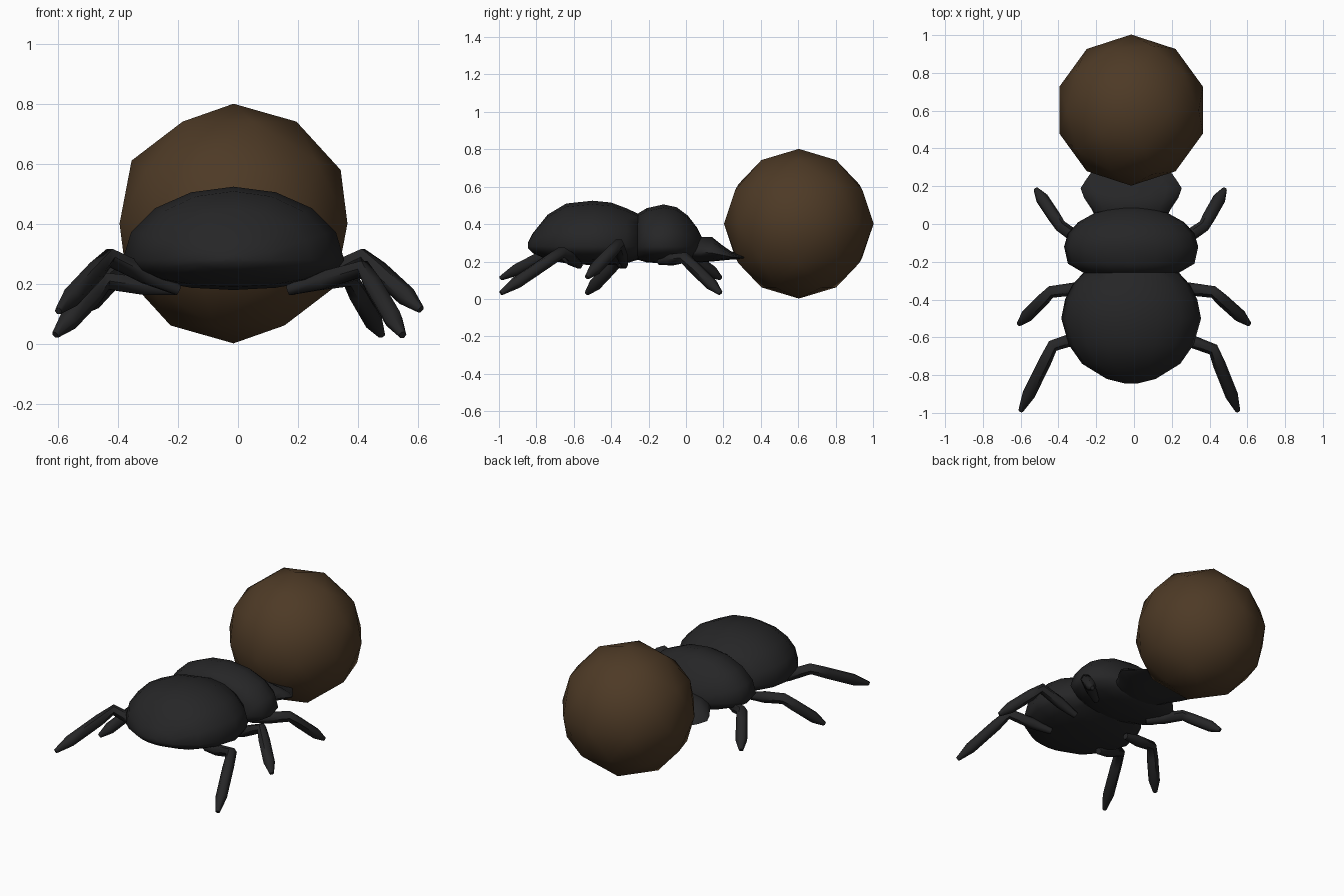
import bpy, bmesh, math
from mathutils import Vector

cube = bpy.data.objects.get("Cube")
if cube:
    bpy.data.objects.remove(cube, do_unlink=True)

CX = -0.015  # centre line of the body


def material(name, color):
    m = bpy.data.materials.new(name)
    m.use_nodes = True
    m.diffuse_color = color
    m.node_tree.nodes["Principled BSDF"].inputs["Base Color"].default_value = color
    return m


shell = material("black shell", (0.019, 0.019, 0.020, 1))
earth = material("brown earth", (0.075, 0.042, 0.019, 1))


def finish(name, bm, mat, angle=60):
    bmesh.ops.recalc_face_normals(bm, faces=bm.faces)
    me = bpy.data.meshes.new(name)
    bm.to_mesh(me)
    bm.free()
    me.materials.append(mat)
    ob = bpy.data.objects.new(name, me)
    bpy.context.collection.objects.link(ob)
    bpy.ops.object.select_all(action='DESELECT')
    ob.select_set(True)
    bpy.context.view_layer.objects.active = ob
    bpy.ops.object.shade_smooth_by_angle(angle=math.radians(angle))
    return ob


def skin_rings(name, rings, angle=60):
    """Bridge a row of equal vertex rings and cap both ends."""
    bm = bmesh.new()
    rows = [[bm.verts.new(p) for p in ring] for ring in rings]
    n = len(rows[0])
    for a, b in zip(rows, rows[1:]):
        for i in range(n):
            j = (i + 1) % n
            bm.faces.new((a[i], a[j], b[j], b[i]))
    bm.faces.new(rows[0])
    bm.faces.new(rows[-1])
    return finish(name, bm, shell, angle)


def body_part(name, stations, n=16):
    """Stations along y: y, half width, bottom, widest height, top."""
    rings = []
    for y, w, low, mid, top in stations:
        ring = []
        for i in range(n):
            a = math.tau * i / n
            s = math.sin(a)
            ring.append((CX + w * math.cos(a), y,
                         mid + s * (top - mid if s > 0 else mid - low)))
        rings.append(ring)
    return skin_rings(name, rings)


def tube(name, path, radii, n=6):
    pts = [Vector(p) for p in path]
    rings = []
    for k, (p, r) in enumerate(zip(pts, radii)):
        d = (pts[min(k + 1, len(pts) - 1)] - pts[max(k - 1, 0)]).normalized()
        u = d.cross(Vector((0, 0, 1))).normalized()
        v = u.cross(d)
        rings.append([p + r * (math.cos(t) * u + math.sin(t) * v)
                      for t in (math.tau * i / n for i in range(n))])
    return skin_rings(name, rings)


# Body: domed abdomen, thorax and flat shovel head
body_part("abdomen", [
    (-0.845, 0.03, 0.27, 0.28, 0.30), (-0.82, 0.13, 0.245, 0.28, 0.35),
    (-0.74, 0.26, 0.21, 0.28, 0.45), (-0.64, 0.33, 0.19, 0.28, 0.51),
    (-0.50, 0.37, 0.18, 0.28, 0.525), (-0.40, 0.35, 0.18, 0.28, 0.515),
    (-0.32, 0.31, 0.19, 0.28, 0.485), (-0.255, 0.25, 0.21, 0.28, 0.455)])
body_part("thorax", [
    (-0.26, 0.25, 0.21, 0.28, 0.455), (-0.21, 0.335, 0.195, 0.28, 0.485),
    (-0.12, 0.355, 0.19, 0.28, 0.505), (-0.05, 0.335, 0.19, 0.28, 0.49),
    (0.01, 0.28, 0.195, 0.28, 0.445), (0.06, 0.19, 0.215, 0.28, 0.38),
    (0.095, 0.05, 0.25, 0.28, 0.31)])
body_part("head", [
    (0.02, 0.18, 0.20, 0.25, 0.31), (0.08, 0.21, 0.195, 0.25, 0.33),
    (0.14, 0.25, 0.20, 0.245, 0.33), (0.19, 0.268, 0.205, 0.235, 0.29),
    (0.24, 0.235, 0.21, 0.225, 0.255), (0.31, 0.185, 0.213, 0.221, 0.23)])

# Legs in an alternating walking pose: hip, knee, foot
legs = {
    "front_left_leg": ((0.17, -0.57, 0.18), (0.42, -0.665, 0.25), (0.55, -0.99, 0.03)),
    "front_right_leg": ((-0.20, -0.57, 0.18), (-0.43, -0.645, 0.29), (-0.60, -0.99, 0.11)),
    "middle_left_leg": ((0.18, -0.33, 0.18), (0.42, -0.36, 0.29), (0.61, -0.53, 0.115)),
    "middle_right_leg": ((-0.21, -0.33, 0.18), (-0.44, -0.36, 0.21), (-0.61, -0.53, 0.03)),
    "rear_left_leg": ((0.18, -0.14, 0.20), (0.37, -0.01, 0.22), (0.48, 0.185, 0.03)),
    "rear_right_leg": ((-0.21, -0.14, 0.20), (-0.39, -0.01, 0.25), (-0.52, 0.185, 0.11)),
}
for name, (hip, knee, foot) in legs.items():
    hip, knee, foot = Vector(hip), Vector(knee), Vector(foot)
    tube(name,
         [hip, hip.lerp(knee, 0.45), knee, knee.lerp(foot, 0.25),
          knee.lerp(foot, 0.75), foot],
         [0.02, 0.034, 0.032, 0.034, 0.034, 0.013])

# Rolled ball
bm = bmesh.new()
bmesh.ops.create_icosphere(bm, subdivisions=2, radius=0.4)
bmesh.ops.translate(bm, verts=bm.verts, vec=(CX, 0.603, 0.402))
finish("dung_ball", bm, earth)
